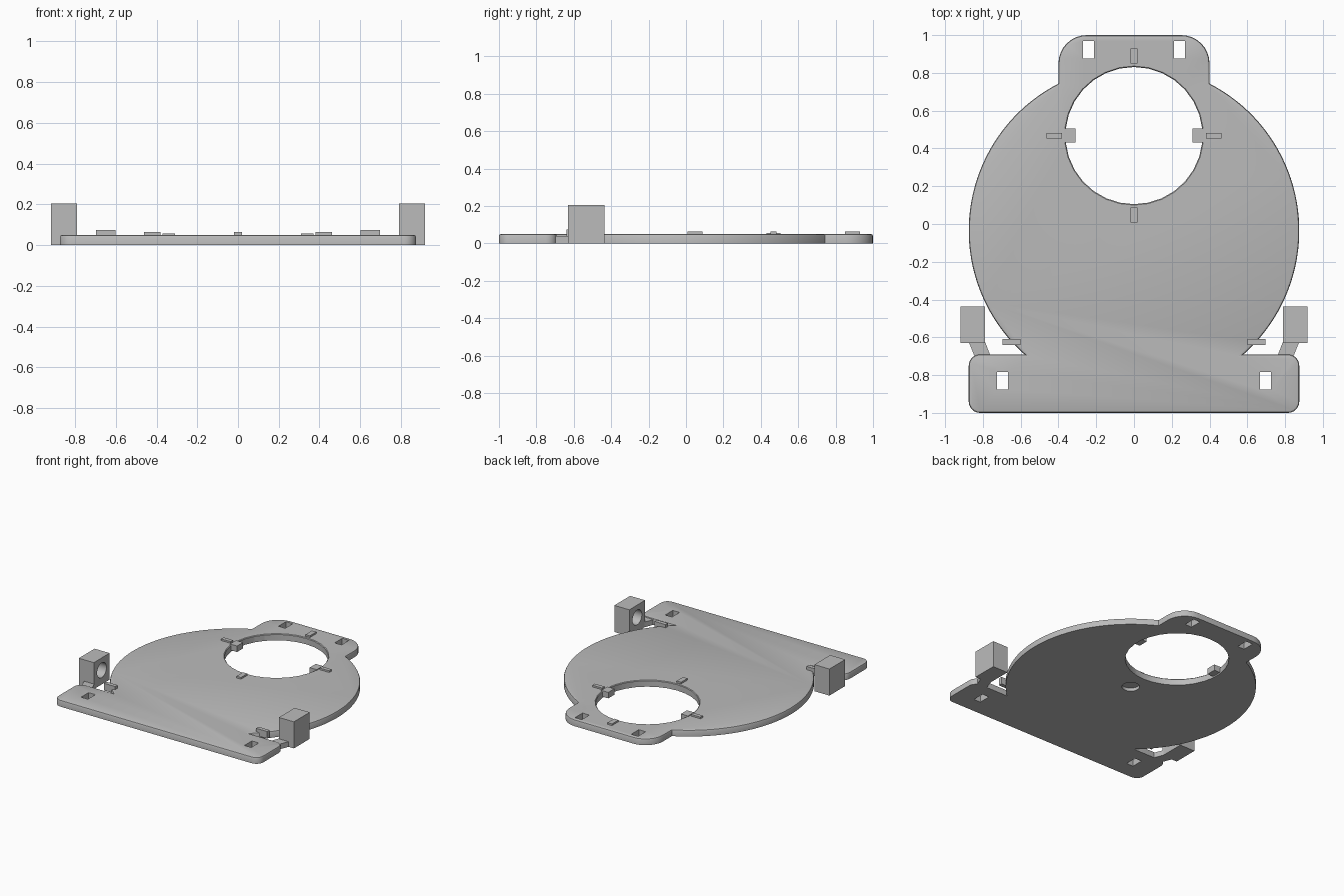
import bpy, bmesh
from math import sin, cos, asin, acos, pi
from mathutils import Matrix, Vector

cube = bpy.data.objects.get("Cube")
if cube:
    bpy.data.objects.remove(cube, do_unlink=True)

grey = bpy.data.materials.new("plain grey")
grey.use_nodes = True
COLOUR = (0.5, 0.5, 0.5, 1)
grey.diffuse_color = COLOUR
grey.node_tree.nodes["Principled BSDF"].inputs["Base Color"].default_value = COLOUR

THICK = 0.05
CENTRE_Y = -0.035
RADIUS = 0.875
HOLE_Y = 0.468


def finish(name, bm):
    bmesh.ops.recalc_face_normals(bm, faces=bm.faces)
    mesh = bpy.data.meshes.new(name)
    bm.to_mesh(mesh)
    bm.free()
    mesh.materials.append(grey)
    obj = bpy.data.objects.new(name, mesh)
    bpy.context.collection.objects.link(obj)
    return obj


def prism(name, points, z0, z1, round_top=0):
    bm = bmesh.new()
    face = bm.faces.new([bm.verts.new((x, y, z0)) for x, y in points])
    new = bmesh.ops.extrude_face_region(bm, geom=[face])["geom"]
    top = [v for v in new if isinstance(v, bmesh.types.BMVert)]
    bmesh.ops.translate(bm, verts=top, vec=(0, 0, z1 - z0))
    if round_top:
        rim = [e for e in bm.edges if all(v.co.z > z1 - 1e-5 for v in e.verts)]
        bmesh.ops.bevel(bm, geom=rim, offset=round_top, segments=2,
                        profile=0.5, affect='EDGES')
    return finish(name, bm)


def box(name, x0, x1, y0, y1, z0, z1):
    return prism(name, [(x0, y0), (x1, y0), (x1, y1), (x0, y1)], z0, z1)


def cylinder(name, r0, r1, depth, centre, sides=32, axis='Z'):
    bm = bmesh.new()
    turn = Matrix.Rotation(pi / 2, 4, 'Y') if axis == 'X' else Matrix()
    bmesh.ops.create_cone(bm, cap_ends=True, segments=sides, radius1=r0, radius2=r1,
                          depth=depth, matrix=Matrix.Translation(Vector(centre)) @ turn)
    return finish(name, bm)


def cut(obj, cutters):
    """Subtract the cutters, bake the result and drop the cutters."""
    for c in cutters:
        c.hide_render = True
        mod = obj.modifiers.new("cut", 'BOOLEAN')
        mod.operation = 'DIFFERENCE'
        mod.solver = 'EXACT'
        mod.object = c
    bpy.context.view_layer.update()
    graph = bpy.context.evaluated_depsgraph_get()
    baked = bpy.data.meshes.new_from_object(obj.evaluated_get(graph))
    obj.modifiers.clear()
    obj.data = baked
    for c in cutters:
        bpy.data.objects.remove(c, do_unlink=True)
    smooth(obj)


def smooth(obj):
    bpy.ops.object.select_all(action='DESELECT')
    obj.select_set(True)
    bpy.context.view_layer.objects.active = obj
    bpy.ops.object.shade_smooth_by_angle(angle=pi / 6)


def arc(cx, cy, r, a0, a1, n):
    return [(cx + r * cos(a0 + (a1 - a0) * i / n),
             cy + r * sin(a0 + (a1 - a0) * i / n)) for i in range(n + 1)]


# Plate outline: foot bar, round body and rounded head tab
half = arc(0.815, -0.94, 0.06, -pi / 2, 0, 6)
half += arc(0.815, -0.75, 0.06, 0, pi / 2, 6)
half += arc(0, CENTRE_Y, RADIUS, asin((-0.69 - CENTRE_Y) / RADIUS), acos(0.4 / RADIUS), 40)
half += arc(0.25, 0.85, 0.15, 0, pi / 2, 8)
outline = half + [(-x, y) for x, y in reversed(half)]
plate = prism("base_plate", outline, 0, THICK, 0.012)

# Round opening with chamfered rim, slots and the blind centre pocket
cutters = [
    cylinder("opening_cutter", 0.363, 0.363, 0.3, (0, HOLE_Y, 0), 30),
    cylinder("rim_cutter", 0.353, 0.383, 0.03, (0, HOLE_Y, THICK), 30),
    cylinder("pocket_cutter", 0.062, 0.062, 0.05, (0, CENTRE_Y, 0)),
]
for s in (-1, 1):
    for x, y in ((0.24, 0.923), (0.697, -0.83)):
        cutters.append(box("slot_cutter", s * x - 0.029, s * x + 0.029,
                           y - 0.046, y + 0.046, -0.1, 0.2))
cut(plate, cutters)

# Alignment marks in front of and behind the opening
for name, y in (("back_mark", 0.89), ("front_mark", 0.048)):
    box(name, -0.019, 0.019, y - 0.04, y + 0.04, 0.04, 0.063)

for side, s in (("left", 1), ("right", -1)):
    # Side mark and the tab reaching into the opening
    box(side + "_mark", s * 0.38, s * 0.462, HOLE_Y - 0.015, HOLE_Y + 0.015, 0.04, 0.063)
    box(side + "_opening_tab", s * 0.31, s * 0.37, HOLE_Y - 0.037, HOLE_Y + 0.037,
        0.01, 0.056)
    # Stop rib at the notch
    box(side + "_stop_rib", s * 0.602, s * 0.697, -0.64, -0.61, 0.02, 0.075)
    # Post with a blind socket on its inner face
    post = box(side + "_post", s * 0.79, s * 0.918, -0.63, -0.437, 0, 0.205)
    cut(post, [cylinder("socket_cutter", 0.057, 0.057, 0.16,
                        (s * 0.79, -0.533, 0.11), 32, 'X')])
    # Slanted arm joining the post to the foot bar
    prism(side + "_arm", [(s * x, y) for x, y in
                          ((0.755, -0.71), (0.84, -0.71), (0.877, -0.62), (0.79, -0.62))],
          0, 0.04)
